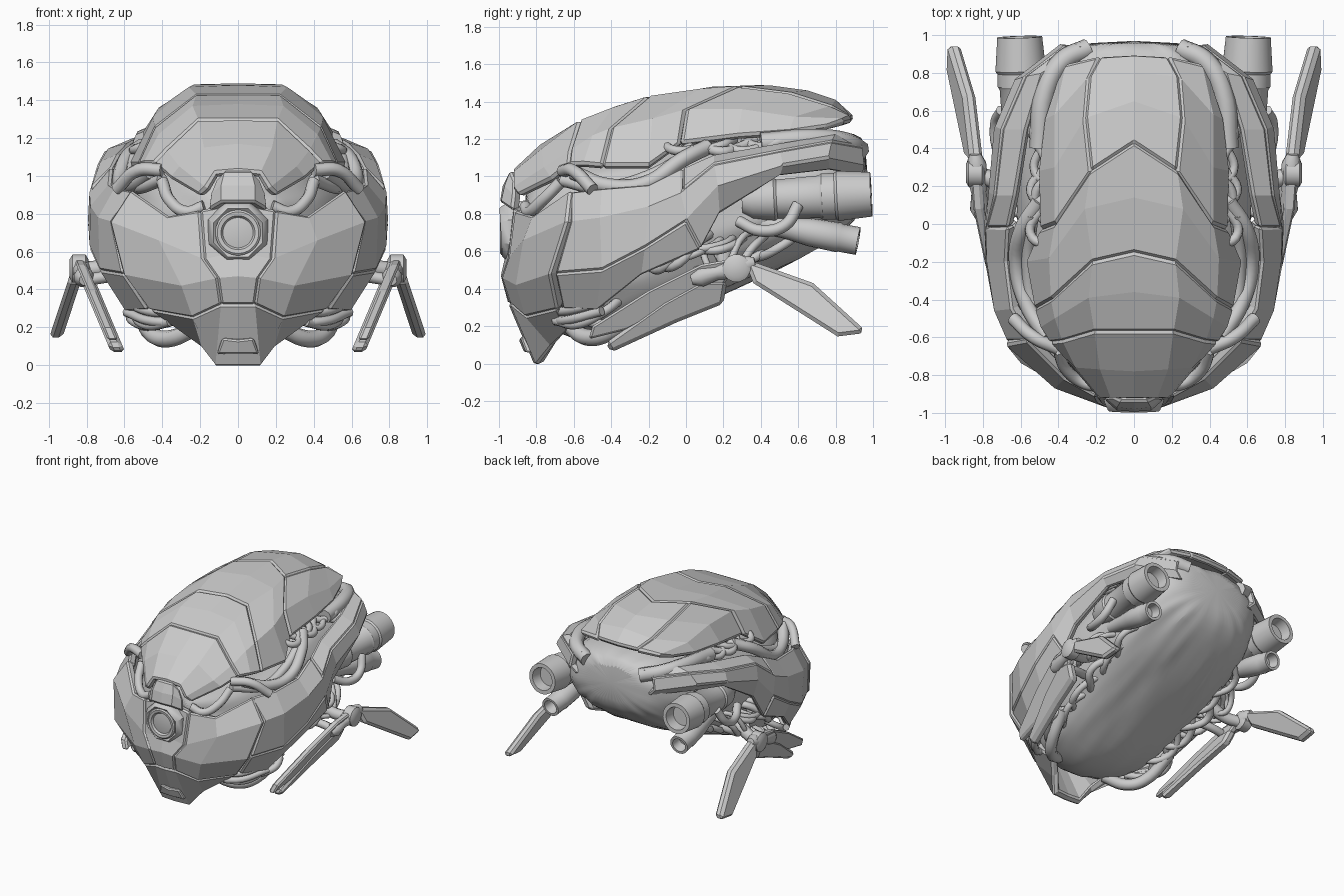
import bpy, math, random
from mathutils import Vector, noise

random.seed(4)


def make(name, verts, faces, mirror=True, solid=0, bevel=0, smooth=False, subsurf=0):
    me = bpy.data.meshes.new(name)
    me.from_pydata([tuple(v) for v in verts], [], faces)
    if smooth:
        me.polygons.foreach_set("use_smooth", [True] * len(me.polygons))
        me.set_sharp_from_angle(angle=math.radians(35))
    ob = bpy.data.objects.new(name, me)
    bpy.context.collection.objects.link(ob)
    if mirror:
        ob.modifiers.new("mirror", 'MIRROR').merge_threshold = 0.002
    if subsurf:
        m = ob.modifiers.new("subsurf", 'SUBSURF')
        m.levels = m.render_levels = subsurf
    if solid:
        m = ob.modifiers.new("solidify", 'SOLIDIFY')
        m.thickness, m.offset = solid, -1
    if bevel:
        m = ob.modifiers.new("bevel", 'BEVEL')
        m.width, m.segments, m.angle_limit = bevel, 1, math.radians(50)
    return ob


def plates(name, rows, key, solid=0.05, bevel=0.012):
    # grid of points, split into separate plates along the borders given by key(i, j)
    verts, faces, seen = [], [], {}
    for i in range(len(rows) - 1):
        for j in range(len(rows[0]) - 1):
            f = []
            for a, b in ((i, j), (i, j + 1), (i + 1, j + 1), (i + 1, j)):
                k = (key(i, j), a, b)
                if k not in seen:
                    seen[k] = len(verts)
                    verts.append(rows[a][b])
                f.append(seen[k])
            faces.append(f)
    return make(name, verts, faces, True, solid, bevel)


def lathe(name, a, b, prof, n=24, mirror=True):
    # prof: (fraction along a-b, radius)
    a, b = Vector(a), Vector(b)
    q = (b - a).to_track_quat('Z', 'Y')
    verts = [a.lerp(b, t) + q @ Vector((r * math.cos(2 * math.pi * (k + .5) / n), r * math.sin(2 * math.pi * (k + .5) / n), 0))
             for t, r in prof for k in range(n)]
    faces = [(i * n + k, i * n + (k + 1) % n, (i + 1) * n + (k + 1) % n, (i + 1) * n + k)
             for i in range(len(prof) - 1) for k in range(n)]
    faces += [tuple(reversed(range(n))), tuple(range(len(verts) - n, len(verts)))]
    return make(name, verts, faces, mirror, smooth=True)


def slab(name, prof, xf, t, bevel=0.012):
    # side-profile polygon (y, z), leaning in x by xf(z)
    n = len(prof)
    verts = [(xf(z) + s * t / 2, y, z) for s in (-1, 1) for y, z in prof]
    faces = [tuple(range(n)), tuple(reversed(range(n, 2 * n)))]
    faces += [(k, n + k, n + (k + 1) % n, (k + 1) % n) for k in range(n)]
    return make(name, verts, faces, True, 0, bevel)


def tube(name, pts, r):
    for s, side in ((1, "_left"), (-1, "_right")):
        cu = bpy.data.curves.new(name + side, 'CURVE')
        cu.dimensions, cu.bevel_depth, cu.bevel_resolution = '3D', r, 2
        cu.resolution_u, cu.use_fill_caps = 6, True
        sp = cu.splines.new('BEZIER')
        sp.bezier_points.add(len(pts) - 1)
        for p, (x, y, z) in zip(sp.bezier_points, pts):
            p.co = (s * x, y, z)
            p.handle_left_type = p.handle_right_type = 'AUTO'
        bpy.context.collection.objects.link(bpy.data.objects.new(name + side, cu))


# back shell: overlapping plates, centre line to edge, front to rear
shell = [
    [(0, -.93, 1.03), (.12, -.93, 1.02), (.17, -.93, .94), (.21, -.9, .9)],
    [(0, -.78, 1.17), (.18, -.77, 1.15), (.31, -.76, 1.05), (.36, -.72, .99)],
    [(0, -.57, 1.3), (.21, -.57, 1.3), (.38, -.62, 1.14), (.45, -.63, 1.07)],
    [(0, -.36, 1.38), (.24, -.39, 1.37), (.42, -.5, 1.22), (.5, -.55, 1.07)],
    [(0, -.15, 1.43), (.22, -.2, 1.43), (.44, -.4, 1.26), (.53, -.45, 1.06)],
    [(0, .14, 1.48), (.26, .08, 1.47), (.45, -.18, 1.31), (.575, -.2, 1.06)],
    [(0, .43, 1.49), (.23, .28, 1.485), (.42, 0, 1.36), (.5, -.03, 1.18)],
    [(0, .65, 1.46), (.26, .56, 1.45), (.42, .3, 1.36), (.51, .28, 1.22)],
    [(0, .8, 1.41), (.24, .78, 1.38), (.42, .58, 1.32), (.48, .55, 1.24)],
    [(0, .9, 1.32), (.18, .89, 1.32), (.36, .85, 1.31), (.42, .74, 1.27)]]
plates("back_shell", shell, lambda i, j: (i >= 2, i >= 4, i >= 6, i >= 6 and j >= 1), 0.05, 0.014)

# faceted front mask, bottom to top; the cheek tapers towards the chin
mask = [
    [(0, -.81, -.008), (.12, -.8, -.008), (.19, -.72, .09), (.27, -.63, .18)],
    [(0, -.95, .32), (.09, -.94, .32), (.24, -.86, .25), (.47, -.69, .29)],
    [(0, -.99, .47), (.11, -.985, .46), (.3, -.91, .42), (.61, -.73, .48)],
    [(0, -.96, .6), (.18, -.95, .56), (.42, -.87, .66), (.68, -.64, .76)],
    [(0, -.92, .86), (.2, -.92, .82), (.37, -.82, .79), (.57, -.62, .93)]]
plates("front_mask", mask, lambda i, j: (i >= 1, j >= 1 and i >= 1), 0.06)

# side armour, top edge to bottom edge, front to rear
side = [
    [(.55, -.62, .92), (.67, -.62, .76), (.61, -.7, .48), (.48, -.66, .29)],
    [(.65, -.45, .94), (.74, -.46, .78), (.73, -.45, .5), (.59, -.48, .28)],
    [(.68, -.2, .96), (.78, -.2, .84), (.785, -.22, .62), (.71, -.24, .47)],
    [(.67, -.02, 1.05), (.785, -.02, .93), (.795, 0, .76), (.76, .08, .61)],
    [(.63, .15, 1.12), (.74, .15, 1.07), (.77, .17, .95), (.73, .18, .8)],
    [(.57, .5, 1.18), (.7, .5, 1.14), (.74, .52, 1.06), (.68, .5, 1.0)],
    [(.48, .8, 1.23), (.58, .78, 1.19), (.64, .76, 1.1), (.57, .77, 1.03)],
    [(.26, .95, 1.2), (.36, .95, 1.16), (.38, .96, 1.06), (.32, .95, 1.0)]]
plates("side_armour", side, lambda i, j: (j >= 2 and i < 3, j == 0 and i >= 3), 0.06)

# soft inner body with wrinkled belly: y, half width, bottom, top
rings = [(-.87, .17, .45, .97), (-.8, .28, .25, 1.01), (-.7, .41, .16, 1.04), (-.55, .52, .12, 1.09), (-.35, .58, .14, 1.13),
         (-.1, .61, .24, 1.18), (.15, .62, .35, 1.21), (.4, .61, .46, 1.23), (.62, .57, .56, 1.25), (.8, .5, .67, 1.25),
         (.91, .41, .77, 1.22), (.97, .25, .88, 1.18)]
N, verts = 64, []
for y, w, lo, hi in rings:
    for k in range(N):
        c, s = math.cos(2 * math.pi * k / N), math.sin(2 * math.pi * k / N)
        p = Vector((math.copysign(abs(c) ** .8, c) * w, y, (lo + hi) / 2 + math.copysign(abs(s) ** .85, s) * (hi - lo) / 2))
        d = .035 * noise.noise(Vector((p.x * 16, p.y * 5, p.z * 9)))
        verts.append(p + Vector((c * d, 0, s * d)))
faces = [(i * N + k, (i + 1) * N + k, (i + 1) * N + (k + 1) % N, i * N + (k + 1) % N)
         for i in range(len(rings) - 1) for k in range(N)]
faces += [tuple(range(N)), tuple(reversed(range(len(verts) - N, len(verts))))]
make("inner_body", verts, faces, False, smooth=True, subsurf=1)

# eye, its octagonal socket, brow plate and chin slot
lathe("eye_socket", (0, -.82, .71), (0, -.99, .7), [(0, .18), (.7, .17), (.95, .15), (1, .14), (.9, .12), (.88, .05)], 8, False)
lathe("eye_lens", (0, -.85, .7), (0, -.995, .7), [(0, .12), (.95, .12), (1, .11), (.98, .09), (.88, .08), (.92, .04)], 32, False)
plates("brow_plate", [[(0, -.995, .86), (.09, -.99, .86), (.16, -.93, .82)],
                      [(0, -.98, .95), (.09, -.97, .95), (.15, -.92, .9)],
                      [(0, -.94, 1.03), (.07, -.94, 1.03), (.12, -.92, .98)]], lambda i, j: 0, .06)
plates("chin_plate", [[(0, -.865, .06), (.11, -.855, .06), (.11, -.81, .06)],
                      [(0, -.895, .13), (.08, -.885, .14), (.09, -.84, .14)]], lambda i, j: 0, .03, .008)

# thrusters with hollow ends
lathe("main_thruster", (.585, .3, .87), (.605, .99, .905),
      [(0, .07), (.08, .1), (.25, .115), (.27, .105), (.6, .115), (.62, .125), (.72, .125), (.74, .135), (1, .12), (1, .09), (.88, .08)])
lathe("small_thruster", (.55, .4, .75), (.58, .92, .655),
      [(0, .05), (.3, .06), (.5, .075), (.8, .08), (.82, .075), (1, .075), (1, .055), (.85, .045)], 18)

# legs
fore = lambda z: .63 + (z - .06) * .42
slab("leg_front_blade", [(.22, .44), (.2, .32), (-.05, .22), (-.4, .06), (-.43, .11), (-.12, .33), (.08, .44)], fore, .075, .02)
slab("leg_front_guard", [(.31, .57), (.08, .53), (-.2, .39), (-.5, .2), (-.52, .13), (-.32, .18), (.2, .42)], fore, .055)
slab("leg_rear_blade", [(.31, .56), (.4, .53), (.68, .43), (.955, .18), (.93, .16), (.81, .145), (.36, .43)],
     lambda z: .955 - .33 * (z - .17), .07, .02)
lathe("leg_joint", (.79, .27, .51), (.89, .27, .51), [(0, .05), (.15, .075), (.85, .075), (1, .05)], 16)
lathe("leg_knuckle", (.81, .03, .45), (.84, .37, .54), [(0, .03), (.15, .055), (.4, .04), (.6, .055), (.85, .055), (1, .03)], 12)
tube("leg_strut", [(.82, .26, .5), (.7, .22, .52), (.52, .2, .62)], .045)
tube("leg_strut_thin", [(.8, .1, .45), (.68, .1, .47), (.5, .05, .5)], .032)

# large hoses
tube("shell_hose", [(.46, -.6, 1.02), (.57, -.42, .95), (.62, -.22, .96), (.59, -.02, 1.09), (.5, .12, 1.16)], .042)
tube("shell_hose_inner", [(.4, -.66, .98), (.53, -.45, .94), (.56, -.2, 1.0), (.54, .05, 1.14)], .035)
tube("brow_hose", [(.4, -.66, 1.03), (.53, -.6, 1.03), (.64, -.5, .93)], .035)
tube("cheek_hose", [(.18, -.86, .84), (.27, -.84, .81), (.36, -.77, .87), (.4, -.67, .97)], .032)
tube("thruster_hose", [(.66, .28, .76), (.72, .4, .71), (.73, .53, .74), (.7, .6, .85)], .032)
tube("chin_hose", [(.22, -.62, .2), (.36, -.53, .14), (.45, -.42, .16), (.52, -.2, .32)], .045)
tube("rear_hose", [(.5, .4, 1.18), (.47, .7, 1.2), (.38, .86, 1.18), (.24, .93, 1.14)], .055)
for k in range(3):
    tube(f"jaw_hose_{k}", [(.24, -.7, .24 + .05 * k), (.44, -.65, .23 + .05 * k), (.59, -.45, .28 + .05 * k)], .025)

# tangle of thin cables in the gaps
j = lambda s: random.uniform(-s, s)
for k in range(9):
    y = -.2 + .055 * k
    tube(f"hip_cable_{k}", [(.5, y - .12, .48 + .03 * k), (.68 + j(.03), y + j(.05), .55 + j(.07)),
                            (.65 + j(.03), y + .12, .63 + j(.08)), (.5, y + .2, .7)], random.uniform(.018, .03))
for k in range(7):
    y = -.05 + .11 * k
    tube(f"gap_cable_{k}", [(.42, y - .08, 1.19), (.52 + j(.03), y, 1.15 + j(.02)), (.5 + j(.03), y + .12, 1.17 + j(.02)),
                            (.42, y + .2, 1.2)], random.uniform(.018, .03))
for k in range(7):
    y = -.58 + .16 * k
    z = .17 + max(0, y + .4) * .46
    tube(f"belly_cable_{k}", [(.36, y - .12, z + .06), (.5 + j(.03), y, z + .04), (.54 + j(.03), y + .13, z + .1), (.42, y + .26, z + .2)],
         random.uniform(.024, .036))
